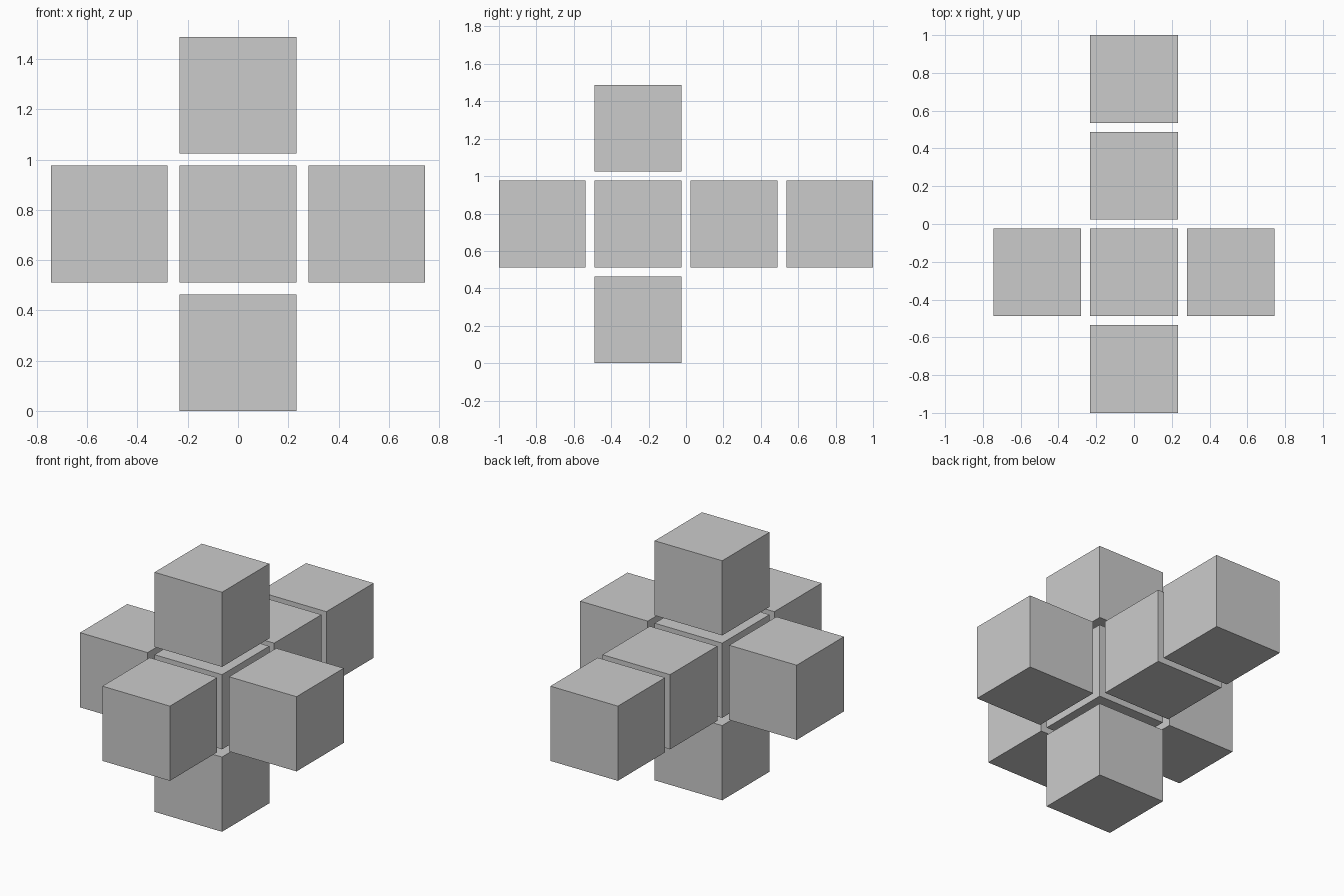
import bpy

if "Cube" in bpy.data.objects:
    bpy.data.objects.remove(bpy.data.objects["Cube"])

SIZE = 0.464    # cube edge
PITCH = 0.512   # spacing between cube centres
CROSS_Y = -PITCH / 2
MID_Z = SIZE / 2 + PITCH

# Eight separate cubes of an unfolded hypercube, as grid steps from the central cube
cells = {
    "centre_cube": (0, 0, 0),
    "left_cube": (-1, 0, 0),
    "right_cube": (1, 0, 0),
    "front_cube": (0, -1, 0),
    "back_cube": (0, 1, 0),
    "far_back_cube": (0, 2, 0),
    "bottom_cube": (0, 0, -1),
    "top_cube": (0, 0, 1),
}

for name, (i, j, k) in cells.items():
    bpy.ops.mesh.primitive_cube_add(
        size=SIZE,
        location=(i * PITCH, CROSS_Y + j * PITCH, MID_Z + k * PITCH))
    bpy.context.object.name = name
